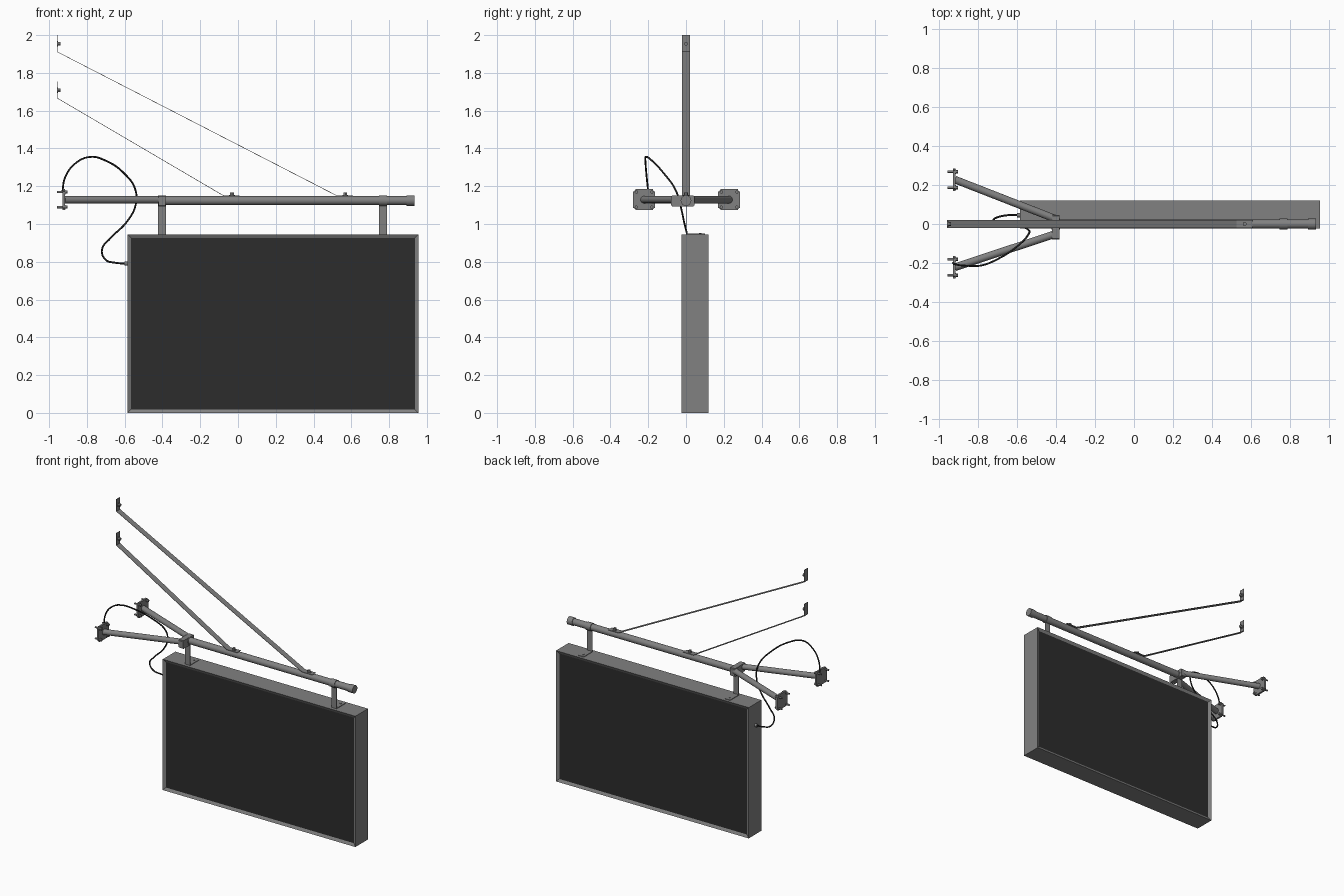
import bpy, bmesh, math
from mathutils import Vector

if "Cube" in bpy.data.objects:
    bpy.data.objects.remove(bpy.data.objects["Cube"], do_unlink=True)


def material(name, value):
    m = bpy.data.materials.new(name)
    m.use_nodes = True
    colour = (value, value, value, 1)
    m.diffuse_color = colour
    m.node_tree.nodes["Principled BSDF"].inputs["Base Color"].default_value = colour
    return m


METAL = material("grey metal", 0.22)
SCREEN = material("dark screen", 0.025)
RUBBER = material("black rubber", 0.015)


def finish(name, bm, mats=(METAL,), smooth=False):
    bmesh.ops.recalc_face_normals(bm, faces=bm.faces)
    mesh = bpy.data.meshes.new(name)
    bm.to_mesh(mesh)
    bm.free()
    ob = bpy.data.objects.new(name, mesh)
    bpy.context.collection.objects.link(ob)
    for m in mats:
        mesh.materials.append(m)
    if smooth:
        bpy.ops.object.select_all(action="DESELECT")
        ob.select_set(True)
        bpy.context.view_layer.objects.active = ob
        bpy.ops.object.shade_smooth_by_angle(angle=math.radians(35))
    return ob


def add_box(bm, lo, hi):
    lo, hi = Vector(lo), Vector(hi)
    verts = bmesh.ops.create_cube(bm, size=1)["verts"]
    for v in verts:
        v.co = (lo + hi) / 2 + v.co * (hi - lo)
    return verts


def box(name, lo, hi, bevel=0):
    bm = bmesh.new()
    add_box(bm, lo, hi)
    if bevel:
        # round only the corners running along x
        edges = [e for e in bm.edges
                 if abs((e.verts[0].co - e.verts[1].co).normalized().x) > 0.9]
        bmesh.ops.bevel(bm, geom=edges, offset=bevel, segments=3, affect="EDGES")
    return finish(name, bm)


def rod(name, a, b, radius, sides=24, mat=METAL):
    a, b = Vector(a), Vector(b)
    bm = bmesh.new()
    bmesh.ops.create_cone(bm, cap_ends=True, segments=sides, radius1=radius,
                          radius2=radius, depth=(b - a).length)
    turn = Vector((0, 0, 1)).rotation_difference(b - a).to_matrix().to_4x4()
    turn.translation = (a + b) / 2
    bm.transform(turn)
    return finish(name, bm, (mat,), sides > 8)


def bolt(name, base, direction, size=0.011, length=0.018):
    base, d = Vector(base), Vector(direction)
    rod(name + "_washer", base, base + d * 0.004, size * 1.35, 16)
    rod(name + "_head", base, base + d * length, size, 6)


def strap(name, points, y0, y1, thickness=0.003):
    """Flat bar following a path in the xz plane."""
    bm = bmesh.new()
    rows = [[bm.verts.new((x, y, z)) for y in (y0, y1)] for x, z in points]
    for p, q in zip(rows, rows[1:]):
        bm.faces.new((p[0], p[1], q[1], q[0]))
    ob = finish(name, bm)
    mod = ob.modifiers.new("thickness", "SOLIDIFY")
    mod.thickness = thickness
    mod.offset = 0


# Display cabinet with a recessed screen on both faces
bm = bmesh.new()
add_box(bm, (-0.585, -0.024, 0), (0.955, 0.12, 0.945))
bm.normal_update()
for face in [f for f in bm.faces if abs(f.normal.y) > 0.9]:
    bmesh.ops.inset_individual(bm, faces=[face], thickness=0.027, depth=-0.01)
    face.material_index = 1
finish("display_cabinet", bm, (METAL, SCREEN))

# Main pipe and end cap
PIPE_Z = 1.124
rod("main_pipe", (-0.4, 0, PIPE_Z), (0.92, 0, PIPE_Z), 0.0235, 32)
rod("pipe_end_cap", (0.893, 0, PIPE_Z), (0.934, 0, PIPE_Z), 0.028, 32)

# Hanger brackets: clamp, thin strap and foot on the cabinet
for side, x in (("right", -0.402), ("left", 0.768)):
    w = 0.021
    rod(side + "_hanger_clamp", (x - w, 0, PIPE_Z), (x + w, 0, PIPE_Z), 0.028, 32)
    box(side + "_hanger_strap", (x - w, -0.001, 0.945), (x + w, 0.002, PIPE_Z - 0.02))
    box(side + "_hanger_foot", (x - w, -0.001, 0.944), (x + w, 0.1, 0.949))
    rod(side + "_foot_bolt", (x, 0.075, 0.948), (x, 0.075, 0.953), 0.006, 6)

# Collar joining the splayed wall arms
box("arm_collar", (-0.421, -0.08, 1.093), (-0.383, 0.046, 1.152), 0.006)

# Wall arms with bolted plates
for side, y_in, y_out in (("front", -0.05, -0.222), ("back", 0.025, 0.228)):
    z = 1.129
    rod(side + "_wall_arm", (-0.4, y_in, z), (-0.92, y_out, z), 0.0195)
    box(side + "_wall_plate", (-0.93, y_out - 0.058, z - 0.055),
        (-0.917, y_out + 0.058, z + 0.055), 0.012)
    for dy in (-0.041, 0.041):
        for dz in (-0.04, 0.04):
            p = Vector((-0.917, y_out + dy, z + dz))
            bolt(side + "_plate_bolt", p, (1, 0, 0), 0.009, 0.014)
            rod(side + "_plate_stud", p, p - Vector((0.04, 0, 0)), 0.006, 12)

# Flat diagonal stays with wall tabs and feet on the pipe
for name, top, bend, foot in (("upper", 2.0, 1.912, 0.525), ("lower", 1.755, 1.667, -0.075)):
    seat = 1.149
    strap(name + "_stay", [(-0.958, top), (-0.958, bend), (foot, seat),
                           (foot + 0.083, seat)], -0.021, 0.021)
    bolt(name + "_stay_wall_bolt", (-0.957, 0, top - 0.046), (1, 0, 0))
    bolt(name + "_stay_pipe_bolt", (foot + 0.043, 0, seat), (0, 0, 1))

# Power cable looping from the front wall plate to the cabinet side
path = [(-0.93, -0.2, 1.17), (-0.915, -0.208, 1.247), (-0.862, -0.214, 1.32),
        (-0.785, -0.213, 1.355), (-0.7, -0.18, 1.335), (-0.6, -0.115, 1.265),
        (-0.543, -0.055, 1.18), (-0.542, -0.03, 1.1), (-0.59, -0.01, 1.01),
        (-0.675, 0.01, 0.925), (-0.72, 0.02, 0.865), (-0.7, 0.035, 0.81),
        (-0.65, 0.045, 0.795), (-0.585, 0.045, 0.79)]
curve = bpy.data.curves.new("power_cable", "CURVE")
curve.dimensions = "3D"
curve.bevel_depth = 0.005
curve.bevel_resolution = 2
curve.resolution_u = 6
spline = curve.splines.new("BEZIER")
spline.bezier_points.add(len(path) - 1)
for point, co in zip(spline.bezier_points, path):
    point.co = co
    point.handle_left_type = point.handle_right_type = "AUTO"
curve.materials.append(RUBBER)
bpy.context.collection.objects.link(bpy.data.objects.new("power_cable", curve))
rod("cable_gland", (-0.602, 0.045, 0.79), (-0.58, 0.045, 0.79), 0.011, 16)
